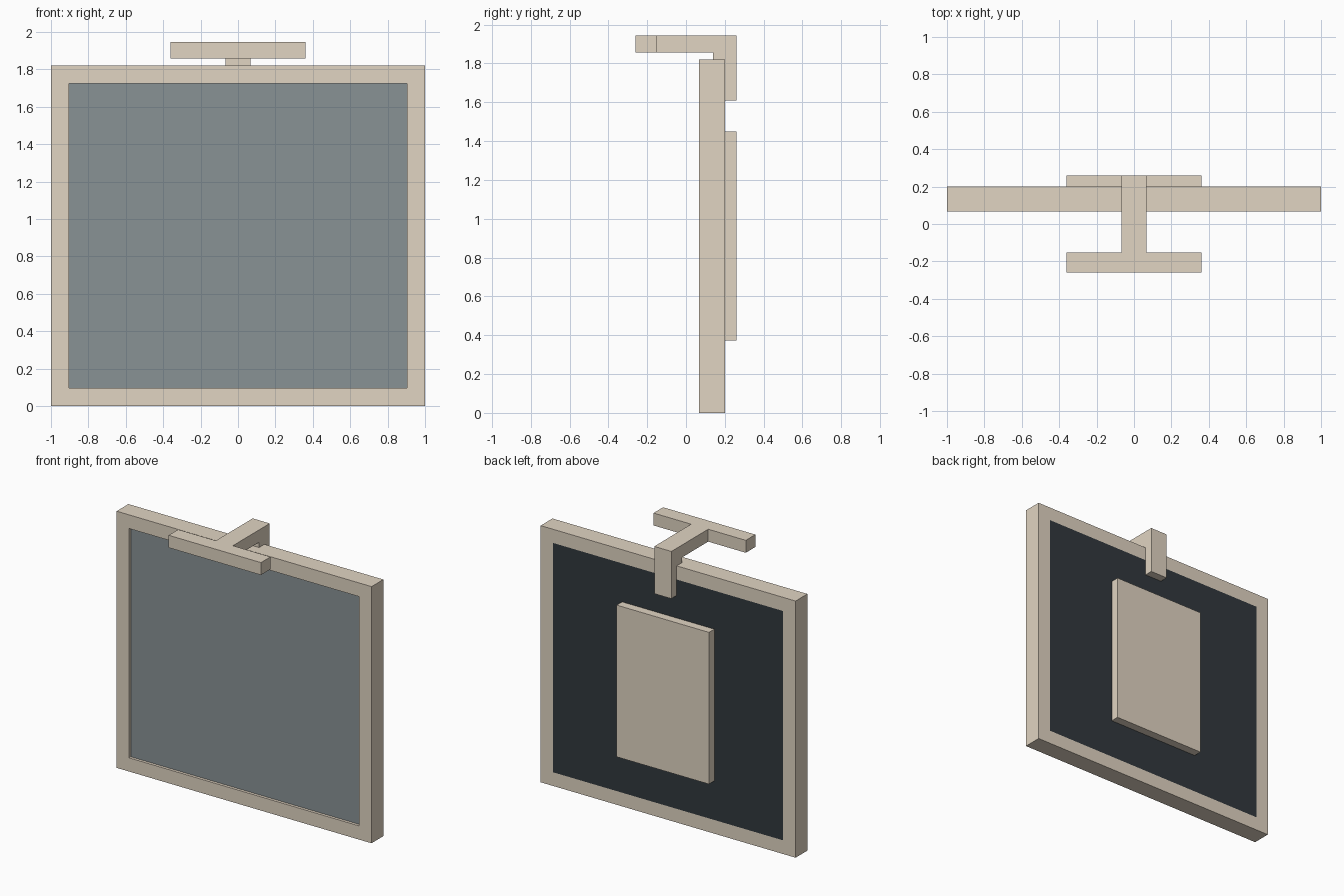
import bpy, bmesh
from mathutils import Vector

if "Cube" in bpy.data.objects:
    bpy.data.objects.remove(bpy.data.objects["Cube"], do_unlink=True)


def material(name, rgb):
    m = bpy.data.materials.new(name)
    m.use_nodes = True
    m.diffuse_color = (*rgb, 1)
    m.node_tree.nodes["Principled BSDF"].inputs["Base Color"].default_value = (*rgb, 1)
    return m


BEIGE = material("beige wood", (0.75, 0.66, 0.54))
GLASS = material("grey glass", (0.25, 0.288, 0.30))
DARK = material("dark backing", (0.031, 0.040, 0.047))


def prism(name, outline, direction, mats, hole=()):
    """Extrude a flat outline; a matching hole outline leaves an open frame."""
    bm = bmesh.new()
    outer = [bm.verts.new(p) for p in outline]
    inner = [bm.verts.new(p) for p in hole]
    if inner:
        for i in range(len(outer)):
            bm.faces.new((outer[i - 1], outer[i], inner[i], inner[i - 1]))
    else:
        bm.faces.new(outer)
    ext = bmesh.ops.extrude_face_region(bm, geom=bm.faces[:], use_keep_orig=True)
    moved = [g for g in ext["geom"] if isinstance(g, bmesh.types.BMVert)]
    bmesh.ops.translate(bm, verts=moved, vec=Vector(direction))
    bmesh.ops.recalc_face_normals(bm, faces=bm.faces[:])
    mesh = bpy.data.meshes.new(name)
    bm.to_mesh(mesh)
    bm.free()
    for m in mats:
        mesh.materials.append(m)
    ob = bpy.data.objects.new(name, mesh)
    bpy.context.collection.objects.link(ob)
    return ob


def rect(x, z0, z1, y):
    return [(-x, y, z0), (x, y, z0), (x, y, z1), (-x, y, z1)]


FRONT, BACK, REAR = 0.068, 0.2, 0.26   # depth of frame front, frame back, rear parts
TOP, BORDER, RECESS = 1.82, 0.097, 0.02
STEM, BAR = 0.067, 0.362               # half widths
ARM = 1.857                            # underside of the arm


def opening(y):
    return rect(1 - BORDER, BORDER, TOP - BORDER, y)


# Square frame with its opening
prism("frame", rect(1, 0, TOP, FRONT), (0, BACK - FRONT, 0), [BEIGE], opening(FRONT))

# Panel recessed at the front, flush at the back with a dark rear face
panel = prism("panel", opening(FRONT + RECESS), (0, BACK - FRONT - RECESS, 0), [GLASS, DARK])
for p in panel.data.polygons:
    p.material_index = int(p.normal.y > 0.5)

# Raised plate on the back
prism("back_plate", rect(BAR, 0.374, 1.45, BACK), (0, REAR - BACK, 0), [BEIGE])

# T-shaped arm reaching forward over the top
half = [(STEM, REAR), (STEM, -0.153), (BAR, -0.153), (BAR, -REAR)]
tee = half + [(-x, y) for x, y in reversed(half)]
prism("top_arm", [(x, y, ARM) for x, y in tee], (0, 0, 0.088), [BEIGE])

# Hook that rests on the frame and runs down behind it
hook = [(0.14, ARM), (0.14, TOP), (BACK, TOP), (BACK, 1.61), (REAR, 1.61), (REAR, ARM)]
prism("arm_hook", [(-STEM, y, z) for y, z in hook], (2 * STEM, 0, 0), [BEIGE])
